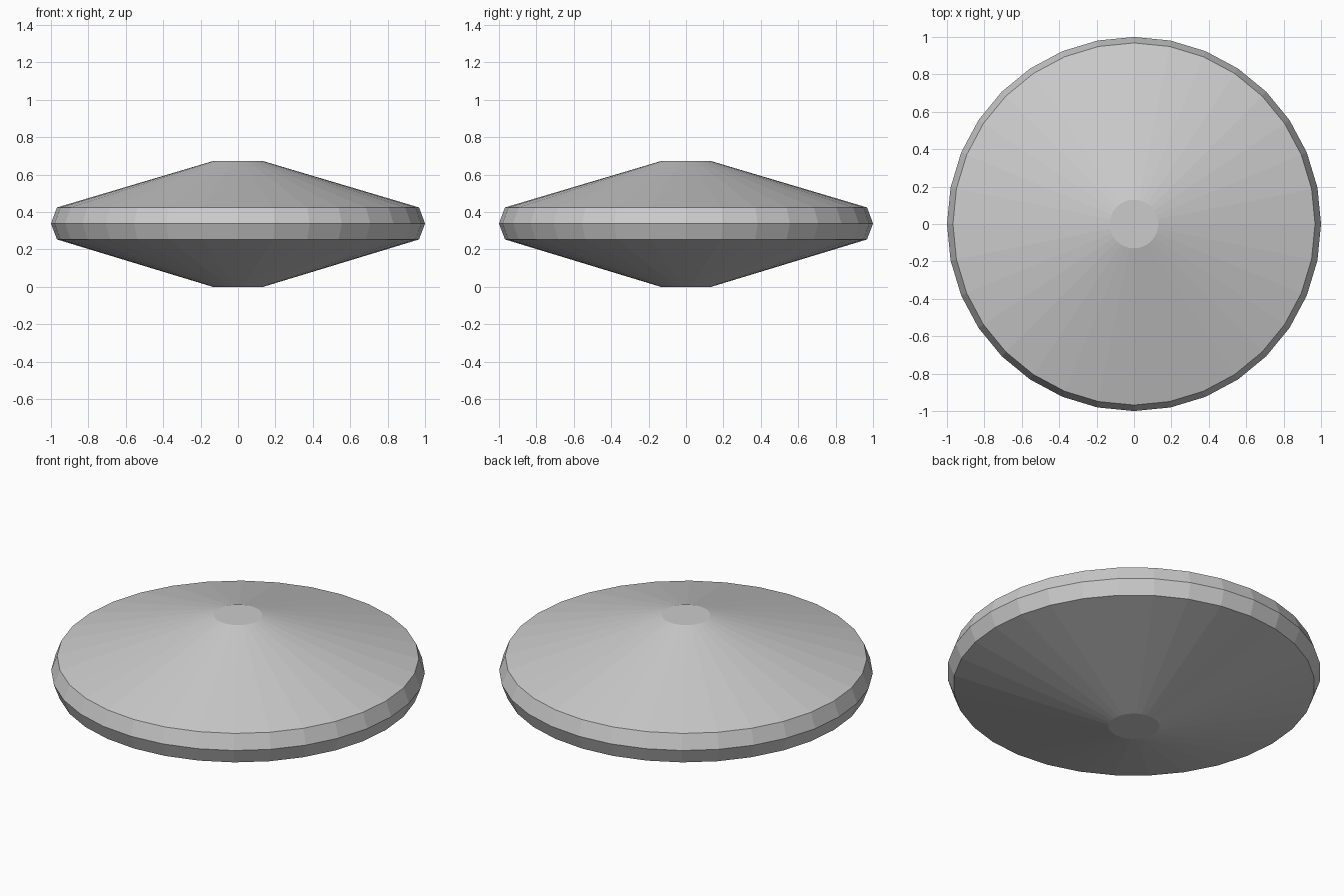
import bpy, bmesh
from math import sin, cos, tau

if "Cube" in bpy.data.objects:
    bpy.data.objects.remove(bpy.data.objects["Cube"])

SIDES = 32
# Profile (radius, height) from the bottom cap up to the top cap
PROFILE = [(0.136, 0.0), (0.968, 0.253), (1.0, 0.338), (0.968, 0.424), (0.13, 0.673)]

# Double-cone disc with a bevelled rim and flat caps
bm = bmesh.new()
rings = [[bm.verts.new((r * cos(tau * i / SIDES), r * sin(tau * i / SIDES), z))
          for i in range(SIDES)] for r, z in PROFILE]
for low, high in zip(rings, rings[1:]):
    for i in range(SIDES):
        j = (i + 1) % SIDES
        bm.faces.new((low[i], low[j], high[j], high[i]))
bm.faces.new(rings[0][::-1])
bm.faces.new(rings[-1])

mesh = bpy.data.meshes.new("disc_body")
bm.to_mesh(mesh)
bm.free()
bpy.context.collection.objects.link(bpy.data.objects.new("disc_body", mesh))
